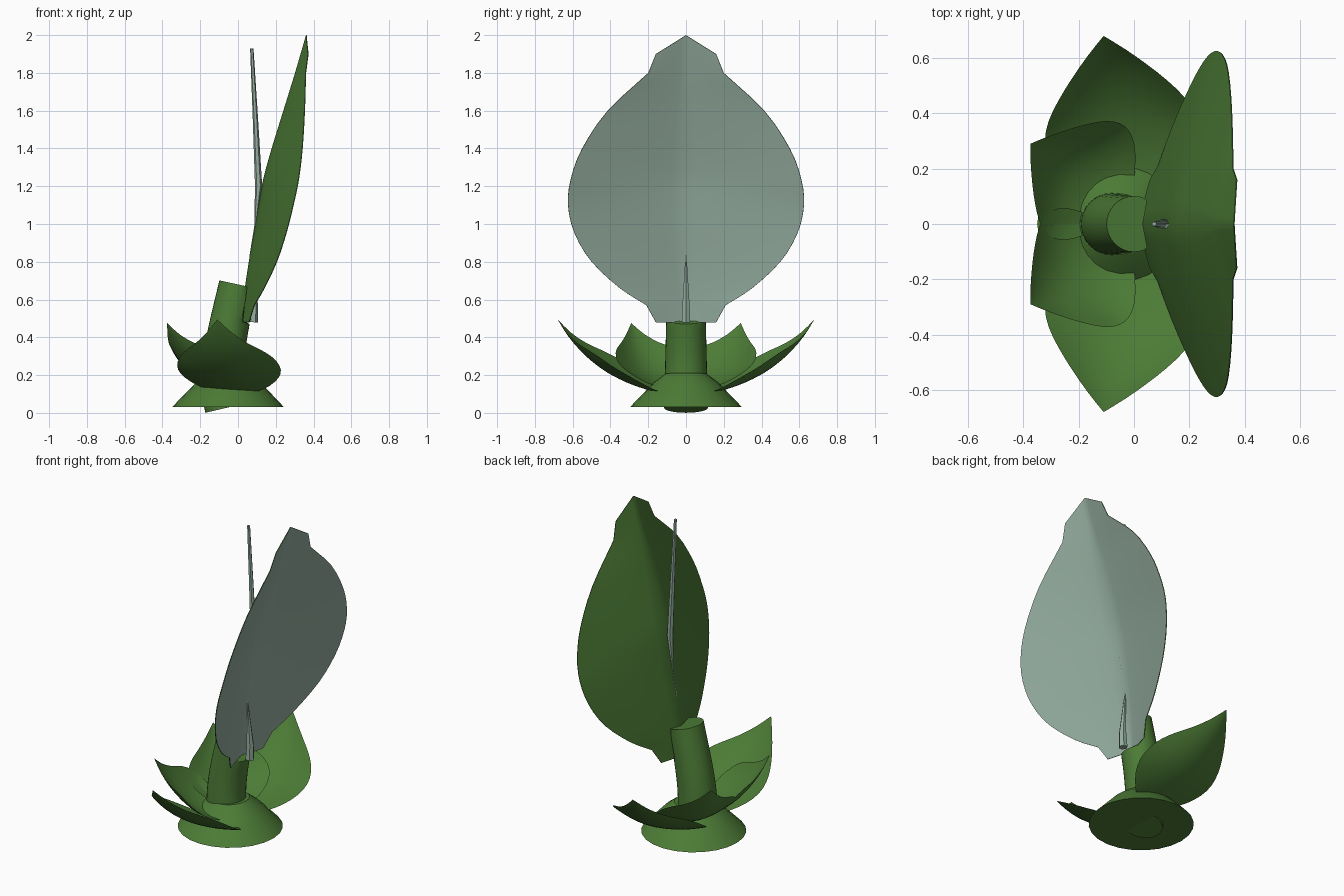
import bpy, bmesh, math
from mathutils import Vector
from mathutils.geometry import interpolate_bezier

old = bpy.data.objects.get("Cube")
if old:
    bpy.data.objects.remove(old, do_unlink=True)


def material(name, rgb):
    mat = bpy.data.materials.new(name)
    mat.use_nodes = True
    mat.diffuse_color = (*rgb, 1)
    bsdf = mat.node_tree.nodes["Principled BSDF"]
    bsdf.inputs["Base Color"].default_value = (*rgb, 1)
    bsdf.inputs["Roughness"].default_value = 0.8
    return mat


GREEN = material("leaf green", (0.073, 0.2, 0.037))
PALE = material("pale sage", (0.3, 0.42, 0.35))


def finish(name, bm, mats, angle, thickness=0):
    mesh = bpy.data.meshes.new(name)
    bm.to_mesh(mesh)
    bm.free()
    obj = bpy.data.objects.new(name, mesh)
    bpy.context.collection.objects.link(obj)
    for mat in mats:
        mesh.materials.append(mat)
    bpy.ops.object.select_all(action='DESELECT')
    obj.select_set(True)
    bpy.context.view_layer.objects.active = obj
    if thickness:
        mod = obj.modifiers.new("two sided", 'SOLIDIFY')
        mod.thickness = thickness
        mod.offset = -1
        mod.material_offset = 1
        bpy.ops.object.modifier_apply(modifier=mod.name)
    bpy.ops.object.shade_smooth_by_angle(angle=math.radians(angle))


def tube(name, path, sides, mat, trim=None):
    """Capped tube through (x, z, radius) points in the plane y = 0."""
    bm = bmesh.new()
    rings = []
    for i, (x, z, r) in enumerate(path):
        a, b = path[max(i - 1, 0)], path[min(i + 1, len(path) - 1)]
        t = Vector((b[0] - a[0], 0, b[1] - a[1])).normalized()
        side = Vector((t.z, 0, -t.x))
        ring = []
        for k in range(sides):
            ang = math.tau * k / sides
            p = Vector((x, 0, z)) + side * r * math.cos(ang)
            p.y = r * math.sin(ang)
            if trim:
                p.x = trim(p)
            ring.append(bm.verts.new(p))
        rings.append(ring)
    for lo, hi in zip(rings, rings[1:]):
        for k in range(sides):
            n = (k + 1) % sides
            bm.faces.new((lo[k], lo[n], hi[n], hi[k]))
    bm.faces.new(rings[0][::-1])
    bm.faces.new(rings[-1])
    finish(name, bm, [mat], 30)


def sheet(name, rows, mats, facing, thickness=0):
    """Surface through rows of points, with its normals turned to facing."""
    bm = bmesh.new()
    grid = [[bm.verts.new(p) for p in row] for row in rows]
    for lo, hi in zip(grid, grid[1:]):
        for k in range(len(lo) - 1):
            bm.faces.new((lo[k], lo[k + 1], hi[k + 1], hi[k]))
    bmesh.ops.remove_doubles(bm, verts=bm.verts, dist=0.0005)
    bm.normal_update()
    total = sum((f.normal * f.calc_area() for f in bm.faces), Vector())
    if total.dot(Vector(facing)) < 0:
        bmesh.ops.reverse_faces(bm, faces=bm.faces)
    finish(name, bm, mats, 60, thickness)


def refine(stations, cuts=3):
    """Smooth spline through the stations, with extra ones in between."""
    pts = [Vector(s) for s in stations]
    pts = [2 * pts[0] - pts[1]] + pts + [2 * pts[-1] - pts[-2]]
    out = []
    for a, b, c, d in zip(pts, pts[1:], pts[2:], pts[3:]):
        for k in range(cuts):
            t = k / cuts
            out.append(b + (c - a) * (t / 2)
                       + (2 * a - 5 * b + 4 * c - d) * (t * t / 2)
                       + (3 * b - a - 3 * c + d) * (t ** 3 / 2))
    return out + [pts[-2]]


STEPS = [k / 8 for k in range(-8, 9)]


def behind_leaf(p):
    """Keep the upper stem on the inner side of the tall leaf."""
    if p.z < 0.475:
        return p.x
    return min(p.x, 0.012 + 0.11 * (p.z - 0.48) + 0.18 * abs(p.y))


# Flared foot and the bowed stem passing through it
tube("base_cone", [(-0.053, 0.03, 0.297), (-0.053, 0.16, 0.172),
                   (-0.055, 0.207, 0.11)], 24, GREEN)
curve = interpolate_bezier(Vector((-0.06, 0, 0.027)), Vector((-0.11, 0, 0.23)),
                           Vector((-0.056, 0, 0.42)), Vector((0, 0, 0.68)), 40)
stem = [(p.x, p.z, 0.116 - 0.015 * i / 39) for i, p in enumerate(curve)]
tube("stem", stem, 32, GREEN, behind_leaf)

# Tall folded leaf: height, rib x, edge x, half width
tall = [(0.57, 0.024, 0.085, 0.21),
        (0.66, 0.036, 0.137, 0.35), (0.8, 0.057, 0.203, 0.5),
        (0.95, 0.083, 0.253, 0.59), (1.1, 0.108, 0.291, 0.625),
        (1.24, 0.134, 0.32, 0.61), (1.4, 0.178, 0.339, 0.55),
        (1.6, 0.24, 0.351, 0.415), (1.8, 0.302, 0.357, 0.2)]
rows = [[(rib + (edge - rib) * abs(u) ** 1.15, w * u, z) for u in STEPS]
        for z, rib, edge, w in [(0.48, 0.016, 0.057, 0.16)] + refine(tall)]
rows.append([(0.36 + 0.01 * abs(u), 0.16 * u, 2 - 0.1 * abs(u)) for u in STEPS])
sheet("tall_leaf", rows, [GREEN, PALE], (-1, 0, 0), 0.004)

# Slender rib that pierces the tall leaf
tube("leaf_rib", [(0.08, 0.48, 0.026), (0.084, 0.57, 0.022), (0.065, 0.84, 0.003),
                  (0.092, 1.0, 0.004), (0.1, 1.1, 0.012), (0.109, 1.2, 0.019),
                  (0.092, 1.56, 0.014), (0.073, 1.93, 0.009)], 6, PALE)

# Cupped lower leaves: reach, height, half width, edge rise
low = refine([(0.08, 0.105, 0.02, 0), (0.1, 0.106, 0.08, 0),
              (0.15, 0.111, 0.155, 0.015),
              (0.21, 0.124, 0.225, 0.04), (0.28, 0.147, 0.268, 0.06),
              (0.35, 0.177, 0.275, 0.072), (0.42, 0.214, 0.25, 0.08),
              (0.49, 0.263, 0.2, 0.07), (0.56, 0.325, 0.138, 0.045),
              (0.63, 0.405, 0.068, 0.02), (0.69, 0.495, 0, 0)], 2)


def low_leaf(name, start, tip, lift, width, cup, flip):
    """Leaf from start to tip, raised by lift = (at base, at tip)."""
    start, tip = Vector(start), Vector(tip)
    scale = (tip - start).length / low[-1][0]
    d = (tip - start).normalized()
    side = Vector((-d.y, d.x))
    rows = []
    for reach, z, w, rise in low:
        z += lift[0] + (lift[1] - lift[0]) * reach / low[-1][0]
        row = []
        for u in STEPS:
            p = start + d * reach * scale + side * w * width * u
            row.append((p.x, p.y * flip, z + rise * cup * u * u))
        rows.append(row)
    sheet(name, rows, [GREEN], (0, 0, 1))


for word, flip in (("back", 1), ("front", -1)):
    low_leaf(word + "_wide_leaf", (0.01, 0), (-0.11, 0.68), (0, 0), 1, 1, flip)
    low_leaf(word + "_side_leaf", (0.015, 0.035), (-0.375, 0.29),
             (0.04, -0.02), 0.87, 1.25, flip)
